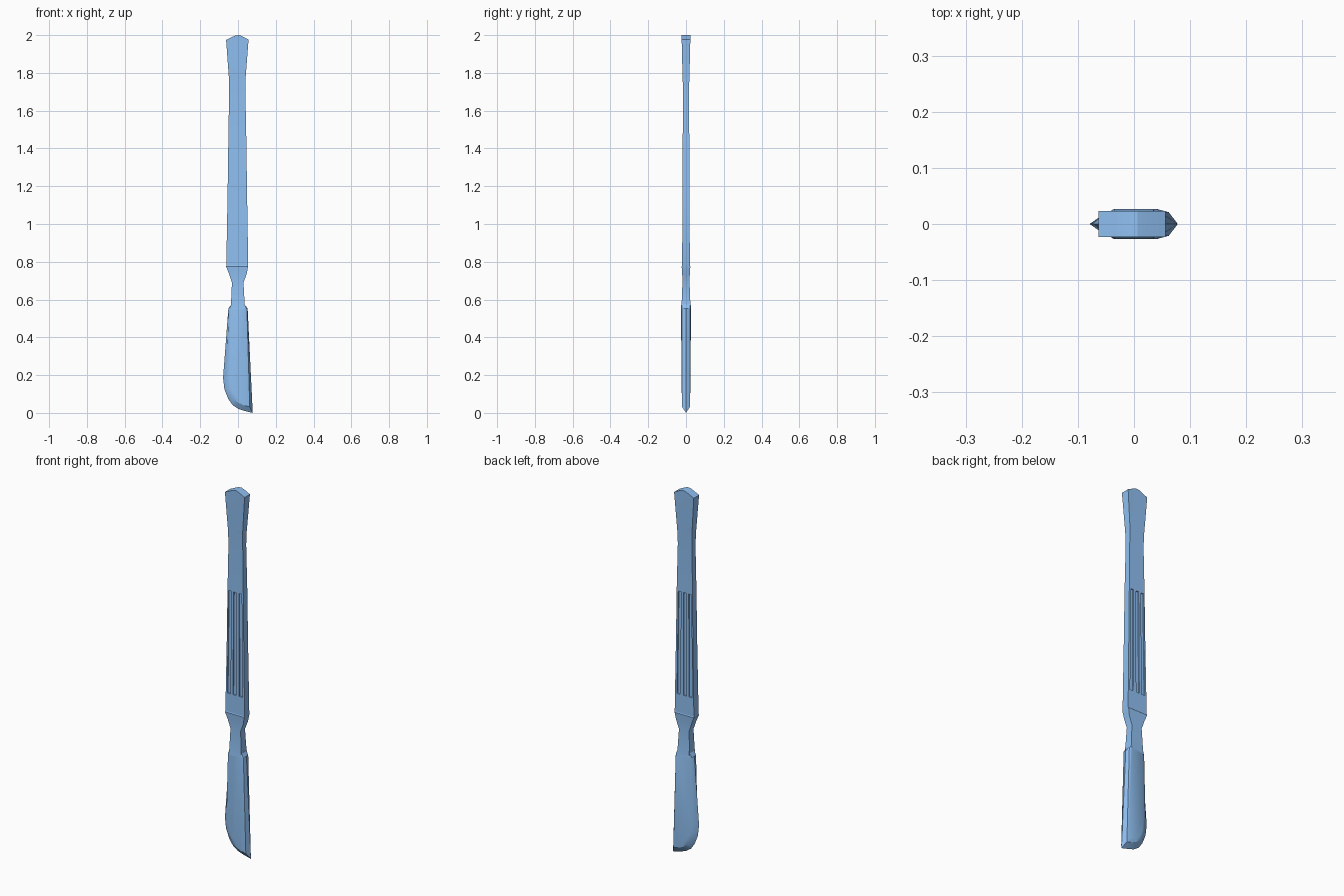
import bpy, bmesh, math

if "Cube" in bpy.data.objects:
    bpy.data.objects.remove(bpy.data.objects["Cube"])

blue = bpy.data.materials.new("blue")
blue.diffuse_color = (0.28, 0.53, 0.89, 1)
blue.use_nodes = True
blue.node_tree.nodes["Principled BSDF"].inputs["Base Color"].default_value = blue.diffuse_color


def make_object(name, verts, faces):
    mesh = bpy.data.meshes.new(name)
    mesh.from_pydata(verts, [], faces)
    mesh.materials.append(blue)
    bm = bmesh.new()
    bm.from_mesh(mesh)
    bmesh.ops.recalc_face_normals(bm, faces=bm.faces)
    bm.to_mesh(mesh)
    bm.free()
    obj = bpy.data.objects.new(name, mesh)
    bpy.context.collection.objects.link(obj)
    return obj


def bridge(a, b, n):
    return [(a + i, a + (i + 1) % n, b + (i + 1) % n, b + i) for i in range(n)]


def activate(obj):
    bpy.ops.object.select_all(action='DESELECT')
    bpy.context.view_layer.objects.active = obj
    obj.select_set(True)


# Handle: rectangular sections (z, left x, right x, half thickness)
rows = [
    (0.556, -0.036, 0.036, 0.0267), (0.60, -0.036, 0.034, 0.0220),
    (0.69, -0.032, 0.029, 0.019), (0.735, -0.047, 0.046, 0.020),
    (0.775, -0.063, 0.053, 0.023), (0.779, -0.062, 0.054, 0.0205),
    (1.16, -0.055, 0.048, 0.0185), (1.45, -0.051, 0.044, 0.0175),
    (1.70, -0.047, 0.039, 0.015), (1.77, -0.048, 0.040, 0.018),
    (1.975, -0.063, 0.056, 0.023),
]
cols = [0, 0.27, 0.42, 0.58, 0.73, 1]
crown = [0, 0.015, 0.023, 0.025, 0.018, 0.002]
verts, faces = [], []
n = 2 * len(cols)
for r, (z, xl, xr, h) in enumerate(rows):
    top = r == len(rows) - 1
    line = [(xl + (xr - xl) * t, z + (c if top else 0)) for t, c in zip(cols, crown)]
    verts += [(x, -h, zz) for x, zz in line] + [(x, h, zz) for x, zz in reversed(line)]
    if r:
        faces += bridge((r - 1) * n, r * n, n)
for base in (0, (len(rows) - 1) * n):
    faces += [(base + i, base + i + 1, base + n - 2 - i, base + n - 1 - i)
              for i in range(len(cols) - 1)]
handle = make_object("handle", verts, faces)

# Grip grooves: three slightly fanned slots on both sides
cv, cf = [], []
for bottom_x, top_x in ((-0.041, -0.037), (-0.007, -0.006), (0.031, 0.026)):
    for s in (-1, 1):
        b = len(cv)
        for y_bottom, y_top in ((0.0135, 0.0115), (0.06, 0.06)):
            cv += [(bottom_x - 0.0095, s * y_bottom, 0.88), (bottom_x + 0.0095, s * y_bottom, 0.88),
                   (top_x + 0.0085, s * y_top, 1.44), (top_x - 0.0085, s * y_top, 1.44)]
        cf += [(b, b + 1, b + 2, b + 3), (b + 4, b + 5, b + 6, b + 7)] + bridge(b, b + 4, 4)
cutter = make_object("groove_cutter", cv, cf)
mod = handle.modifiers.new("grooves", 'BOOLEAN')
mod.operation = 'DIFFERENCE'
mod.solver = 'EXACT'
mod.object = cutter
activate(handle)
bpy.ops.object.modifier_apply(modifier=mod.name)
bpy.data.objects.remove(cutter)
bpy.ops.object.shade_smooth_by_angle(angle=math.radians(25))

# Blade: sharp centre outline, a shoulder ring (x, y, z) and a flat face on each side
edge = [(-0.036, 0.573), (-0.051, 0.553), (-0.079, 0.185), (-0.072, 0.125), (-0.052, 0.075),
        (-0.030, 0.043), (0.000, 0.022), (0.030, 0.012), (0.078, 0.0),
        (0.051, 0.553), (0.036, 0.573)]
ring = [(-0.036, 0.021, 0.573), (-0.048, 0.018, 0.551), (-0.062, 0.012, 0.19),
        (-0.055, 0.015, 0.135), (-0.040, 0.020, 0.105), (-0.021, 0.021, 0.075),
        (0.002, 0.021, 0.053), (0.030, 0.021, 0.040), (0.062, 0.021, 0.032),
        (0.047, 0.021, 0.551), (0.036, 0.021, 0.573)]
flat = [(-0.033, 0.556), (-0.036, 0.545), (-0.041, 0.20), (-0.036, 0.15), (-0.027, 0.12),
        (-0.014, 0.092), (0.006, 0.070), (0.030, 0.058), (0.052, 0.050),
        (0.041, 0.545), (0.036, 0.556)]
m = len(edge)
bv = [(x, 0, z) for x, z in edge]
bf = []
for s in (-1, 1):
    a = len(bv)
    bv += [(x, s * y, z) for x, y, z in ring]
    bv += [(x, s * (0.0215 + 0.0053 * z / 0.556), z) for x, z in flat]
    bf += bridge(0, a, m) + bridge(a, a + m, m) + [tuple(range(a + m, a + 2 * m))]
blade = make_object("blade", bv, bf)
activate(blade)
bpy.ops.object.shade_smooth_by_angle(angle=math.radians(32))
